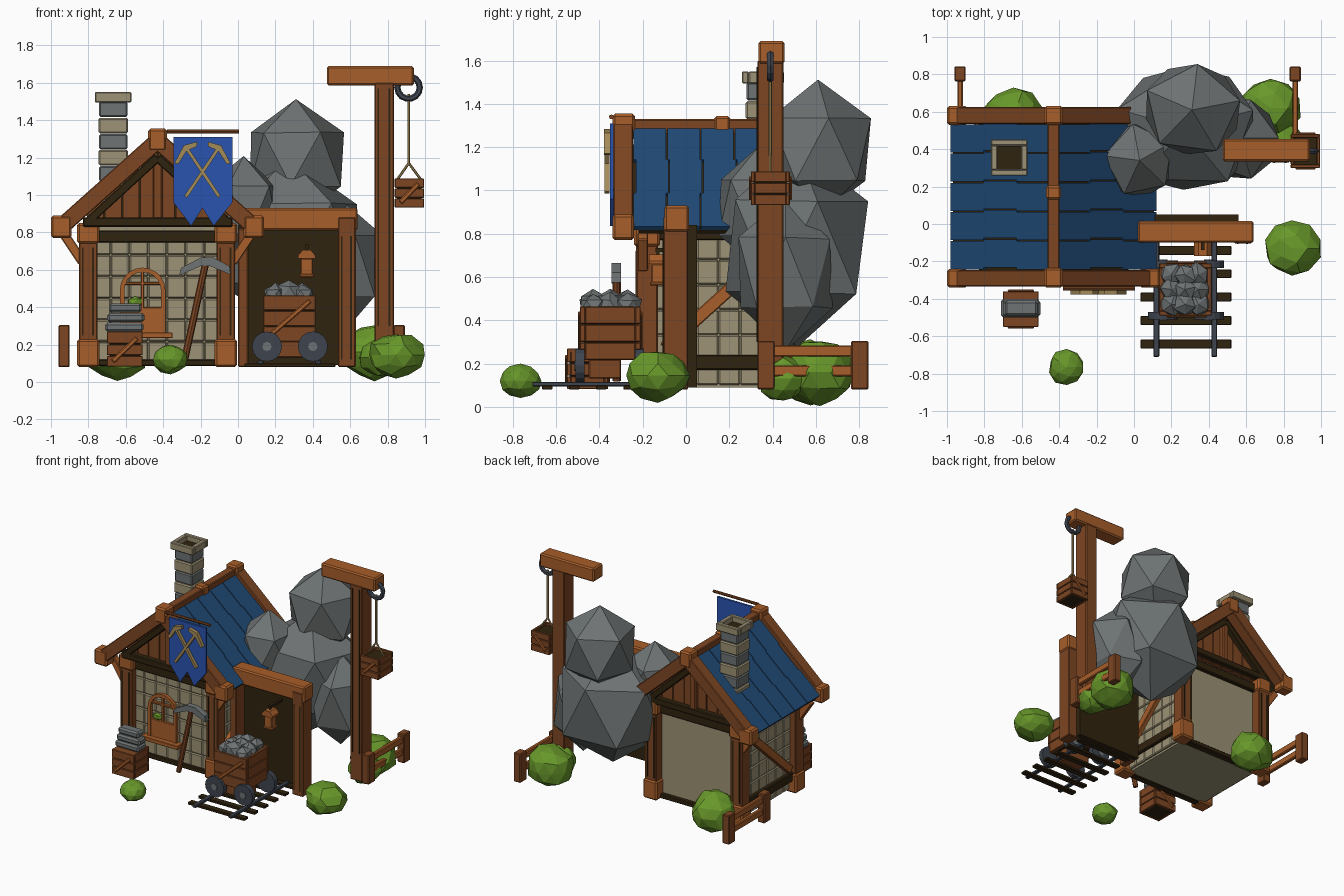
import bpy, bmesh, math, random
from mathutils import Vector, Matrix

if "Cube" in bpy.data.objects:
    bpy.data.objects.remove(bpy.data.objects["Cube"])

random.seed(4)

def material(name, r, g, b):
    m = bpy.data.materials.new(name)
    lin = [((c / 255 + 0.055) / 1.055) ** 2.4 for c in (r, g, b)]
    m.diffuse_color = (*lin, 1)
    m.use_nodes = True
    m.node_tree.nodes["Principled BSDF"].inputs["Base Color"].default_value = m.diffuse_color
    return m

WOOD = material("brown wood", 126, 70, 34)
LIGHT = material("light wood", 167, 94, 42)
DARK = material("dark wood", 48, 35, 15)
STONE = material("cream stone", 156, 146, 117)
GREY = material("grey rock", 110, 115, 115)
STEEL = material("dark steel", 62, 68, 78)
GREEN = material("leaf green", 104, 152, 42)
ROOF = material("roof blue", 32, 74, 118)
CLOTH = material("banner blue", 42, 84, 176)
ROPE = material("tan rope", 165, 140, 88)

def finish(name, bm, mat):
    bmesh.ops.recalc_face_normals(bm, faces=bm.faces)
    me = bpy.data.meshes.new(name)
    bm.to_mesh(me)
    bm.free()
    me.materials.append(mat)
    ob = bpy.data.objects.new(name, me)
    bpy.context.collection.objects.link(ob)
    return ob

def bevel(bm, w):
    if w:
        bmesh.ops.bevel(bm, geom=bm.edges[:], offset=w, segments=1, affect='EDGES', profile=0.5)

def boxes(name, mat, bounds, bev=0.006):
    bm = bmesh.new()
    for x0, x1, y0, y1, z0, z1 in bounds:
        m = Matrix.Translation(((x0 + x1) / 2, (y0 + y1) / 2, (z0 + z1) / 2))
        bmesh.ops.create_cube(bm, size=1, matrix=m @ Matrix.Diagonal((x1 - x0, y1 - y0, z1 - z0, 1)))
    bevel(bm, bev)
    return finish(name, bm, mat)

def beam(name, mat, p, q, w, d, across=(0, 1, 0), bev=0.005):
    """Box from p to q; d is its size along 'across', w the other way."""
    p, q, a = Vector(p), Vector(q), Vector(across)
    z = (q - p).normalized()
    x = a.cross(z).normalized()
    rot = Matrix((x, a, z)).transposed().to_4x4()
    bm = bmesh.new()
    bmesh.ops.create_cube(bm, size=1, matrix=Matrix.Translation((p + q) / 2) @ rot
                          @ Matrix.Diagonal((w, d, (q - p).length, 1)))
    bevel(bm, bev)
    return finish(name, bm, mat)

def cyl(name, mat, p, q, r, n=8):
    p, q = Vector(p), Vector(q)
    rot = (q - p).to_track_quat('Z', 'Y').to_matrix().to_4x4()
    bm = bmesh.new()
    bmesh.ops.create_cone(bm, cap_ends=True, segments=n, radius1=r, radius2=r, depth=(q - p).length,
                          matrix=Matrix.Translation((p + q) / 2) @ rot)
    return finish(name, bm, mat)

def prism(name, mat, pts, y0, y1):
    bm = bmesh.new()
    f = bm.faces.new([bm.verts.new((x, y0, z)) for x, z in pts])
    ext = bmesh.ops.extrude_face_region(bm, geom=[f])
    for v in ext["geom"]:
        if isinstance(v, bmesh.types.BMVert):
            v.co.y = y1
    return finish(name, bm, mat)

def blob(name, mat, centre, size, sub=2, jitter=0.08, turn=0.0):
    bm = bmesh.new()
    bmesh.ops.create_icosphere(bm, subdivisions=sub, radius=1, matrix=Matrix.Rotation(turn, 4, 'Z'))
    for v in bm.verts:
        k = 1 + random.uniform(-jitter, jitter * 0.6)
        v.co = Vector(centre) + Vector([c * s * k for c, s in zip(v.co, size)])
    return finish(name, bm, mat)

def crate(name, x0, x1, y0, y1, z0, z1, rows=3, t=0.018):
    """Dark core wrapped in rings of slats, with a diagonal plank in front."""
    h, s = (z1 - z0) / rows, []
    for i in range(rows):
        a, b = z0 + i * h + 0.002, z0 + (i + 1) * h - 0.002
        s += [(x0, x1, y0, y0 + t, a, b), (x0, x1, y1 - t, y1, a, b),
              (x0, x0 + t, y0 + t, y1 - t, a, b), (x1 - t, x1, y0 + t, y1 - t, a, b)]
    boxes(name + "_slats", WOOD, s, 0.003)
    boxes(name + "_core", DARK, [(x0 + t * .7, x1 - t * .7, y0 + t * .7, y1 - t * .7, z0 + .005, z1 - .02)], 0)
    for y in (y0 - 0.003, y1 + 0.003):
        beam(name + "_diagonal", LIGHT, (x0 + .03, y, z0 + .03), (x1 - .03, y, z1 - .03), 0.025, 0.012)

# ---- house body: plain core, stone tiles on the front and sides
CX = -0.43
boxes("house_core", STONE, [(-0.78, -0.08, -0.16, 0.46, 0.09, 0.84)], 0)
zs = [0.1 + i * 0.116 for i in range(7)]
tiles = [(-0.78 + i * 0.1, -0.68 + i * 0.1, -0.18, -0.15, a + .001, b - .001) for i in range(7) for a, b in zip(zs, zs[1:])]
for x in (-0.79, -0.07):
    tiles += [(x - .012, x + .012, -0.15 + i * 0.1, -0.05 + i * 0.1, a + .001, b - .001) for i in range(6) for a, b in zip(zs, zs[1:])]
boxes("wall_tiles", STONE, tiles, 0.007)

# ---- corner posts with end blocks, sills and side braces
for x in (-0.8, -0.065):
    for y in (-0.18, 0.48):
        boxes("corner_post", WOOD, [(x - .05, x + .05, y - .05, y + .05, 0.1, 0.8)])
        for z0, z1 in ((0.08, 0.23), (0.74, 0.85)):
            boxes("post_block", LIGHT, [(x - .06, x + .06, y - .06, y + .06, z0, z1)], 0.012)
        fy = y - .052 if y < 0 else y + .052
        boxes("post_groove", DARK, [(x + o - .005, x + o + .005, fy - .002, fy + .002, 0.25, 0.72) for o in (-.03, .025)], 0)
    s = -1 if x < CX else 1
    boxes("side_rail", DARK, [(x - .03, x + .03, -0.14, 0.44, 0.17, 0.24), (x - .035, x + .035, -0.14, 0.44, 0.77, 0.83)])
    beam("side_brace", LIGHT, (x + s * .02, -0.1, 0.27), (x + s * .02, 0.43, 0.75), 0.06, 0.04, (1, 0, 0))
boxes("front_back_rails", DARK, [(-0.76, -0.1, y - .03, y + .03, a, b) for y in (-0.17, 0.46) for a, b in ((.085, .12), (.745, .81))])

# ---- gables: planks, dark trusses, rafters and end blocks, front and back
slope = 0.46 / 0.515
for y, s in ((-0.19, -1), (0.48, 1)):
    prism("gable_backing", DARK, [(-0.83, .84), (-0.03, .84), (CX, 1.23)], y - .01, y + .01)
    for i in range(8):
        a = -0.81 + i * 0.095 + .004
        b = a + 0.087
        prism("gable_plank", WOOD, [(a, .83), (b, .83), (b, 1.24 - abs(b - CX) * slope), (a, 1.24 - abs(a - CX) * slope)], y - .02, y + .02)
    yt, yr = y + s * .03, y + s * 0.1
    boxes("gable_tie", DARK, [(-0.83, -0.03, yt - .03, yt + .03, 0.83, 0.88)])
    boxes("king_post", WOOD, [(CX - .025, CX + .025, yt - .025, yt + .025, 0.87, 1.2)])
    for d in (-1, 1):
        beam("gable_strut", DARK, (CX + d * .37, yt, .86), (CX, yt, 1.2), 0.045, 0.06)
        beam("rafter", WOOD, (CX + d * .515, yr, .83), (CX, yr, 1.29), 0.09, 0.09)
        boxes("eave_block", LIGHT, [(CX + d * .515 - .055, CX + d * .515 + .055, yr - .05, yr + .05, .77, .89)], 0.012)
        beam("eave_brace", LIGHT, (CX + d * .4, y + s * .01, .64), (CX + d * .5, y + s * .01, .79), 0.05, 0.05)

# ---- roof: underlay and long planks with jogged seams on both slopes, ridge beam
for d in (-1, 1):
    top, low = Vector((CX, 0.15, 1.275)), Vector((CX + d * .53, 0.15, .81))
    n = Vector((d * .66, 0, .75))
    beam("roof_underlay", DARK, top, low, 0.025, 0.74, bev=0)
    for i in range(5):
        for j in range(3):
            off = Vector((0, -0.312 + i * .156 + (j % 2) * .01 - .005, 0)) + n * .02
            beam("roof_plank", ROOF, top.lerp(low, j / 3) + off, top.lerp(low, (j + 1) / 3) + off, 0.022, 0.15, bev=0)
boxes("ridge_beam", WOOD, [(CX - .033, CX + .033, -0.3, 0.6, 1.255, 1.33)])
boxes("ridge_blocks", LIGHT, [(CX - .05, CX + .05, a, b, 1.235, 1.355) for a, b in ((-.34, -.235), (.53, .63))]
      + [(CX - .04, CX + .04, .13, .205, 1.25, 1.345)], 0.012)

# ---- chimney in alternating courses, hollow cap
for i in range(7):
    w = 0.075 + 0.004 * (i % 2)
    boxes("chimney_course", STONE if i % 2 else GREY, [(-.667 - w, -.667 + w, .355 - w, .355 + w, .9 + i * .086, .983 + i * .086)], 0.008)
boxes("chimney_flue", DARK, [(-.73, -.604, .292, .418, 1.48, 1.51)], 0)
boxes("chimney_cap", STONE, [(-.765, -.57, .258, .29, 1.495, 1.55), (-.765, -.57, .42, .452, 1.495, 1.55),
                             (-.765, -.73, .29, .42, 1.495, 1.55), (-.605, -.57, .29, .42, 1.495, 1.55)], 0.005)

# ---- arched window
def arch(r):
    return [(-.51 - r, .26)] + [(-.51 - r * math.cos(t * math.pi / 10), .49 + r * math.sin(t * math.pi / 10)) for t in range(11)] + [(-.51 + r, .26)]
prism("window_frame", LIGHT, arch(.122) + arch(.098)[::-1], -0.205, -0.17)
boxes("window_bars", LIGHT, [(-.518, -.502, -.2, -.175, .38, .6), (-.61, -.41, -.2, -.175, .52, .536),
                             (-.61, -.41, -.2, -.175, .26, .4), (-.665, -.35, -.24, -.17, .235, .265)], 0.003)
blob("window_plant", GREEN, (-.55, -.2, .43), (.045, .02, .03), 1)

# ---- banner with crossed tools
cyl("banner_rod", WOOD, (-.38, -.345, 1.34), (.005, -.345, 1.34), .011)
prism("banner_cloth", CLOTH, [(-.345, 1.31), (-.345, .96), (-.25, .835), (-.19, .93), (-.13, .835), (-.03, .96), (-.03, 1.31)], -.352, -.335)
for d in (-1, 1):
    beam("emblem_handle", ROPE, (-.19 - d * .09, -.365, .99), (-.19 + d * .085, -.365, 1.25), .018, .024, bev=0)
    prism("emblem_head", ROPE, [(-.19 + d * x, z) for x, z in ((.03, 1.285), (.1, 1.265), (.15, 1.17), (.13, 1.165), (.085, 1.235), (.03, 1.26))], -.378, -.352)

# ---- leaning pickaxe
cyl("pickaxe_handle", WOOD, (-.285, -.32, .12), (-.17, -.32, .65), .019)
prism("pickaxe_head", GREY, [(-.315, .57), (-.2, .62), (-.15, .62), (-.04, .575), (-.045, .62), (-.13, .665), (-.2, .665), (-.305, .61)], -.345, -.3)

# ---- supply crate with stacked ingots
crate("supply_crate", -.7, -.51, -.55, -.36, .08, .265)
boxes("crate_lid", WOOD, [(-.7, -.51, -.55 + i * .064, -.488 + i * .064, .25, .27) for i in range(3)], 0.003)
boxes("ingots", GREY, [(-.71, -.505, -.5, -.4, .27, .318), (-.7, -.5, -.495, -.41, .32, .368), (-.69, -.515, -.49, -.41, .372, .42)], 0.012)

# ---- mine entrance: frame, dark opening, lantern
boxes("mine_opening", DARK, [(.0, .56, .01, .05, .09, .84)], 0)
boxes("mine_posts", WOOD, [(.0, .055, -.1, .01, .08, .82), (.535, .63, -.105, .01, .08, .88)])
boxes("mine_post_grooves", DARK, [(x, x + .01, -.108, -.104, .12, .78) for x in (.55, .6)], 0)
boxes("mine_lintel", LIGHT, [(.02, .64, -.1, .015, .81, .93)], 0.01)
boxes("lantern_body", LIGHT, [(.335, .4, -.16, -.1, .572, .66), (.328, .407, -.167, -.093, .56, .577)], 0.005)
prism("lantern_roof", LIGHT, [(.32, .66), (.415, .66), (.415, .675), (.39, .705), (.345, .705), (.32, .675)], -.17, -.09)
boxes("lantern_hook", DARK, [(.357, .377, -.14, .02, .715, .735), (.36, .374, -.137, -.123, .7, .72)], 0)

# ---- rails and sleepers
boxes("sleepers", DARK, [(.035, .52, -.665 + i * .125, -.617 + i * .125, .08, .1) for i in range(6)], 0.003)
boxes("rails", STEEL, [(x - .015, x + .015, -.71, 0, .095, .115) for x in (.12, .43)], 0.003)

# ---- ore cart
crate("cart", .135, .415, -.49, -.21, .215, .465, t=.025)
boxes("cart_chassis", WOOD, [(.18, .37, -.45, -.3, .13, .22)])
for x in (.155, .4):
    for y, s in ((-.49, -1), (-.215, 1)):
        cyl("cart_wheel", STEEL, (x, y - .02, .19), (x, y + .02, .19), .08, 16)
        cyl("cart_hub", GREY, (x, y + s * .005, .19), (x, y + s * .025, .19), .025, 8)
for i in range(9):
    blob("cart_ore", GREY, (.2 + (i % 3) * .072, -.43 + (i // 3) * .08, .465 + .02 * (i % 3 == 1)), (.068, .07, .065), 1, .15, i)

# ---- crane: mast, arm, pulley, rope and hanging crate
boxes("crane_mast", WOOD, [(.73, .835, .33, .45, .085, 1.6)])
boxes("crane_grooves", DARK, [(x, x + .01, .326, .33, .3, 1.57) for x in (.745, .805)], 0)
boxes("crane_arm", LIGHT, [(.475, .94, .335, .455, 1.585, 1.69)], 0.01)
bpy.ops.mesh.primitive_torus_add(location=(.912, .39, 1.575), rotation=(math.pi / 2, 0, 0), major_radius=.06,
                                 minor_radius=.017, major_segments=14, minor_segments=6)
pulley = bpy.context.object
pulley.name = "pulley"
pulley.data.materials.append(STEEL)
cyl("hoist_rope", ROPE, (.913, .39, 1.16), (.913, .39, 1.54), .008, 6)
for x in (.85, .98):
    cyl("crate_sling", ROPE, (.913, .39, 1.17), (x, .39, 1.08), .007, 6)
crate("hanging_crate", .838, .995, .3, .48, .93, 1.09)

# ---- boulders: pointed, coarse-faceted rocks
for c, s, t in (((.27, .51, .74), (.44, .38, .48), .3), ((.31, .61, 1.19), (.29, .275, .32), .2),
                ((.03, .34, .92), (.215, .22, .29), .5), ((.56, .46, .62), (.235, .25, .36), 0)):
    blob("boulder", GREY, c, s, 1, .04, t)

# ---- bushes
for c, r in (((.845, -.13, .145), (.155, .15, .12)), ((-.36, -.765, .12), (.1, .098, .077)),
             ((.73, .62, .16), (.17, .165, .155)), ((-.645, .575, .155), (.17, .155, .15)), ((.77, .45, .13), (.12, .12, .11))):
    blob("bush", GREEN, c, r, 2, .1)

# ---- fences
for x in (.862, -.93):
    boxes("fence_posts", WOOD, [(x - .03, x + .03, y - .04, y + .04, .08, .305) for y in (.37, .803)])
    boxes("fence_rails", LIGHT, [(x - .015, x + .015, .38, .8, a, a + .052) for a in (.14, .232)])
